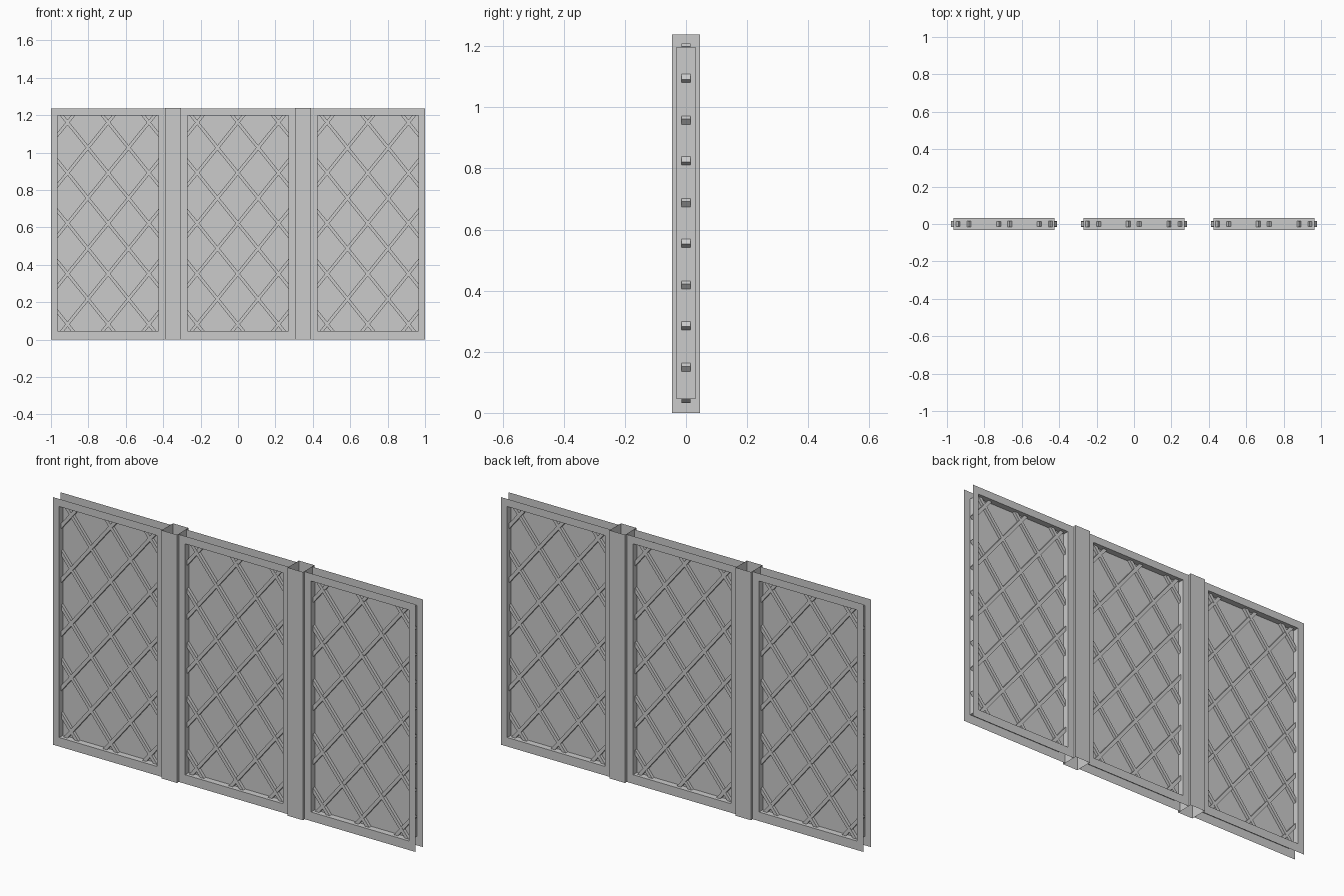
import bpy
from mathutils import Vector

if "Cube" in bpy.data.objects:
    bpy.data.objects.remove(bpy.data.objects["Cube"])

H = 1.235            # overall height
HALF_W = 0.305       # half width of one panel
RAIL = 0.035         # frame rail width at the sides
Z0, Z1 = 0.045, 1.197
FRAME_Y = 0.031
SLOPE = 1.24         # slat rise over run
STEP = 0.2175        # slat spacing along the top edge


def make(name, verts, faces):
    mesh = bpy.data.meshes.new(name)
    mesh.from_pydata(verts, [], faces)
    mesh.update()
    obj = bpy.data.objects.new(name, mesh)
    bpy.context.collection.objects.link(obj)
    return obj


def rect(x0, x1, z0, z1, y):
    return [(x0, y, z0), (x1, y, z0), (x1, y, z1), (x0, y, z1)]


def frame(name, cx):
    # front and back border sheets joined by the reveal of the opening
    verts, faces = [], []
    for y in (-FRAME_Y, FRAME_Y):
        verts += rect(cx - HALF_W, cx + HALF_W, 0, H, y)
        verts += rect(cx - HALF_W + RAIL, cx + HALF_W - RAIL, Z0, Z1, y)
    for i in range(4):
        j = (i + 1) % 4
        faces.append((i, j, 4 + j, 4 + i))
        faces.append((8 + j, 8 + i, 12 + i, 12 + j))
        faces.append((4 + i, 4 + j, 12 + j, 12 + i))
    make(name, verts, faces)


def lattice(name, cx, side, tops, depth):
    # parallel slats; side = +1 runs down to the right, -1 down to the left
    half = HALF_W - RAIL + 0.007
    zb, zt = Z0 - 0.007, Z1 + 0.007
    verts, faces = [], []
    for t in tops:
        # clip the slat centre line to the opening
        def z_at(x):
            return 1.2 - side * SLOPE * (x - t)

        def x_at(z):
            return t + side * (1.2 - z) / SLOPE
        a, b = sorted((x_at(zt), x_at(zb)))
        a, b = max(a, -half), min(b, half)
        if b - a < 0.012:
            continue
        p = Vector((cx + a, 0, z_at(a)))
        q = Vector((cx + b, 0, z_at(b)))
        d = (q - p).normalized()
        n = Vector((-d.z, 0, d.x)) * 0.0085
        y = Vector((0, depth, 0))
        k = len(verts)
        for e in (p, q):
            verts += [e - n - y, e + n - y, e + n + y, e - n + y]
        faces += [(k, k + 1, k + 2, k + 3), (k + 7, k + 6, k + 5, k + 4)]
        for i in range(4):
            j = (i + 1) % 4
            faces.append((k + i, k + 4 + i, k + 4 + j, k + j))
    make(name, verts, faces)


def post(name, cx):
    # square tube, open at both ends
    w, d, h = 0.0425, 0.045, H + 0.003
    ring = [(cx - w, -d), (cx + w, -d), (cx + w, d), (cx - w, d)]
    verts = [(x, y, z) for z in (0, h) for x, y in ring]
    make(name, verts, [(i, (i + 1) % 4, 4 + (i + 1) % 4, 4 + i) for i in range(4)])


# three panels; the left one mirrors the right one
for label, cx, m in (("left", -0.695, -1), ("middle", 0, 1), ("right", 0.695, 1)):
    frame(label + "_frame", cx)
    inner = HALF_W - RAIL
    make(label + "_backing_sheet", rect(cx - inner, cx + inner, Z0, Z1, 0), [(0, 1, 2, 3)])
    falling = [m * (0.185 - STEP * i) for i in range(-2, 9)]
    rising = [m * (0.248 - STEP * i) for i in range(-8, 6)]
    lattice(label + "_main_slats", cx, m, falling, 0.0155)
    lattice(label + "_cross_slats", cx, -m, rising, 0.0145)

# posts between the panels
for label, s in (("left", -1), ("right", 1)):
    post(label + "_post", s * 0.3475)
